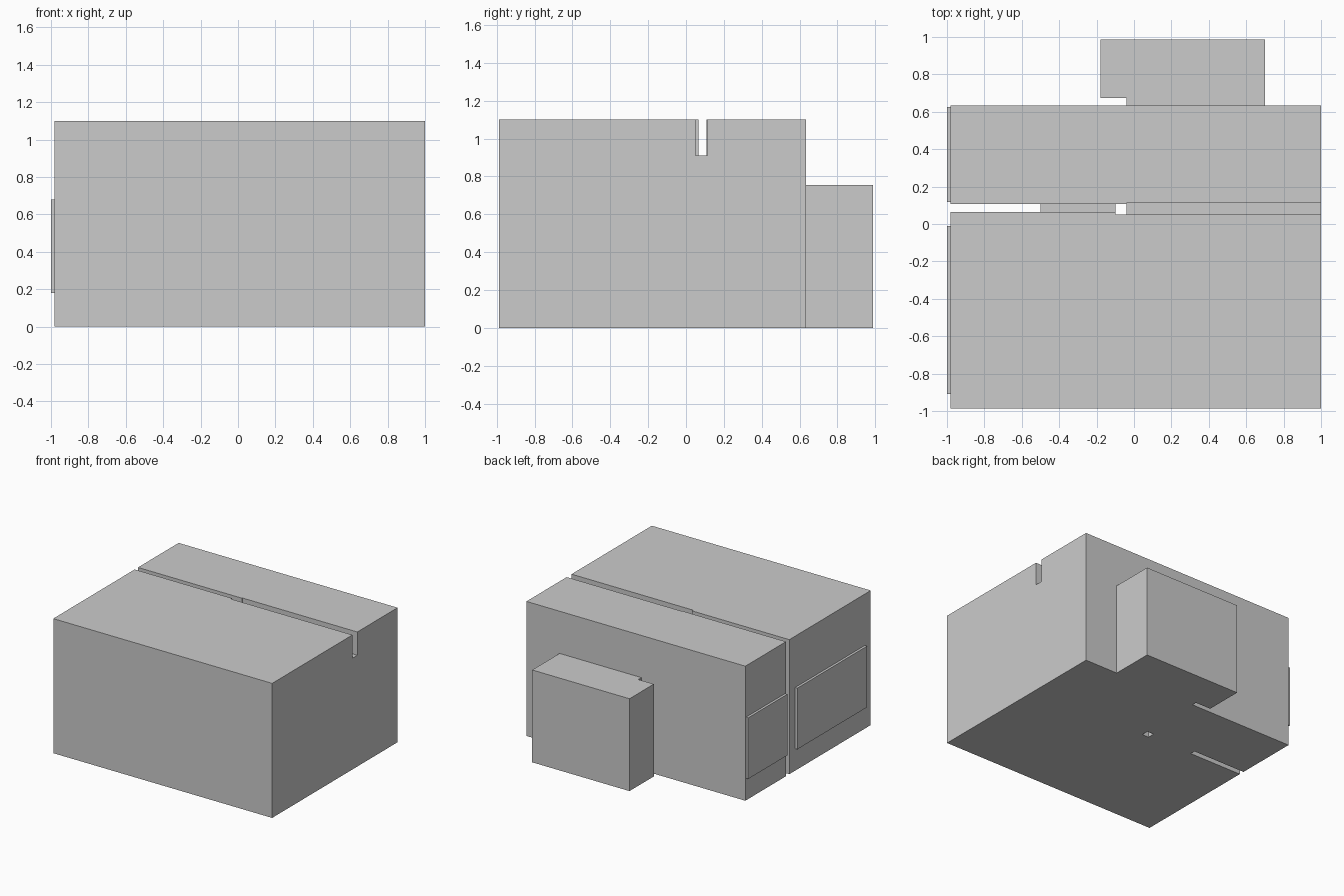
import bpy, bmesh

if "Cube" in bpy.data.objects:
    bpy.data.objects.remove(bpy.data.objects["Cube"])


def prism(name, pts, z0, z1):
    """Extrude a plan outline from z0 to z1."""
    bm = bmesh.new()
    face = bm.faces.new([bm.verts.new((x, y, z0)) for x, y in pts])
    ext = bmesh.ops.extrude_face_region(bm, geom=[face])
    for v in ext["geom"]:
        if isinstance(v, bmesh.types.BMVert):
            v.co.z = z1
    bmesh.ops.recalc_face_normals(bm, faces=bm.faces[:])
    me = bpy.data.meshes.new(name)
    bm.to_mesh(me)
    bm.free()
    ob = bpy.data.objects.new(name, me)
    bpy.context.collection.objects.link(ob)
    return ob


def box(name, x0, x1, y0, y1, z0, z1):
    return prism(name, [(x0, y0), (x1, y0), (x1, y1), (x0, y1)], z0, z1)


# Main building block
body = box("main_block", -0.98, 1.0, -0.987, 0.633, 0, 1.10)

# Narrow gap across the block: open at the left, a shaft in the middle, shallow elsewhere
gaps = [
    (-1.2, -0.50, 0.065, 0.108, -0.2, 1.3),
    (-0.50, -0.08, 0.065, 0.108, 0.91, 1.3),
    (-0.10, -0.04, 0.05, 0.108, -0.2, 1.3),
    (-0.04, 1.2, 0.05, 0.113, 0.91, 1.3),
]
for i, g in enumerate(gaps):
    cutter = box(f"gap_cutter_{i + 1}", *g)
    cutter.hide_render = True
    cutter.hide_set(True)
    mod = body.modifiers.new(f"gap_{i + 1}", "BOOLEAN")
    mod.operation = "DIFFERENCE"
    mod.solver = "EXACT"
    mod.object = cutter

# Low rear extension with a small notch against the back wall
prism("rear_extension",
      [(-0.18, 0.673), (-0.04, 0.673), (-0.04, 0.633),
       (0.70, 0.633), (0.70, 0.987), (-0.18, 0.987)], 0, 0.755)

# Raised panels on the left wall
for name, y0, y1 in (("front_side_panel", -0.91, -0.01),
                     ("rear_side_panel", 0.118, 0.625)):
    box(name, -1.0, -0.98, y0, y1, 0.18, 0.68)
